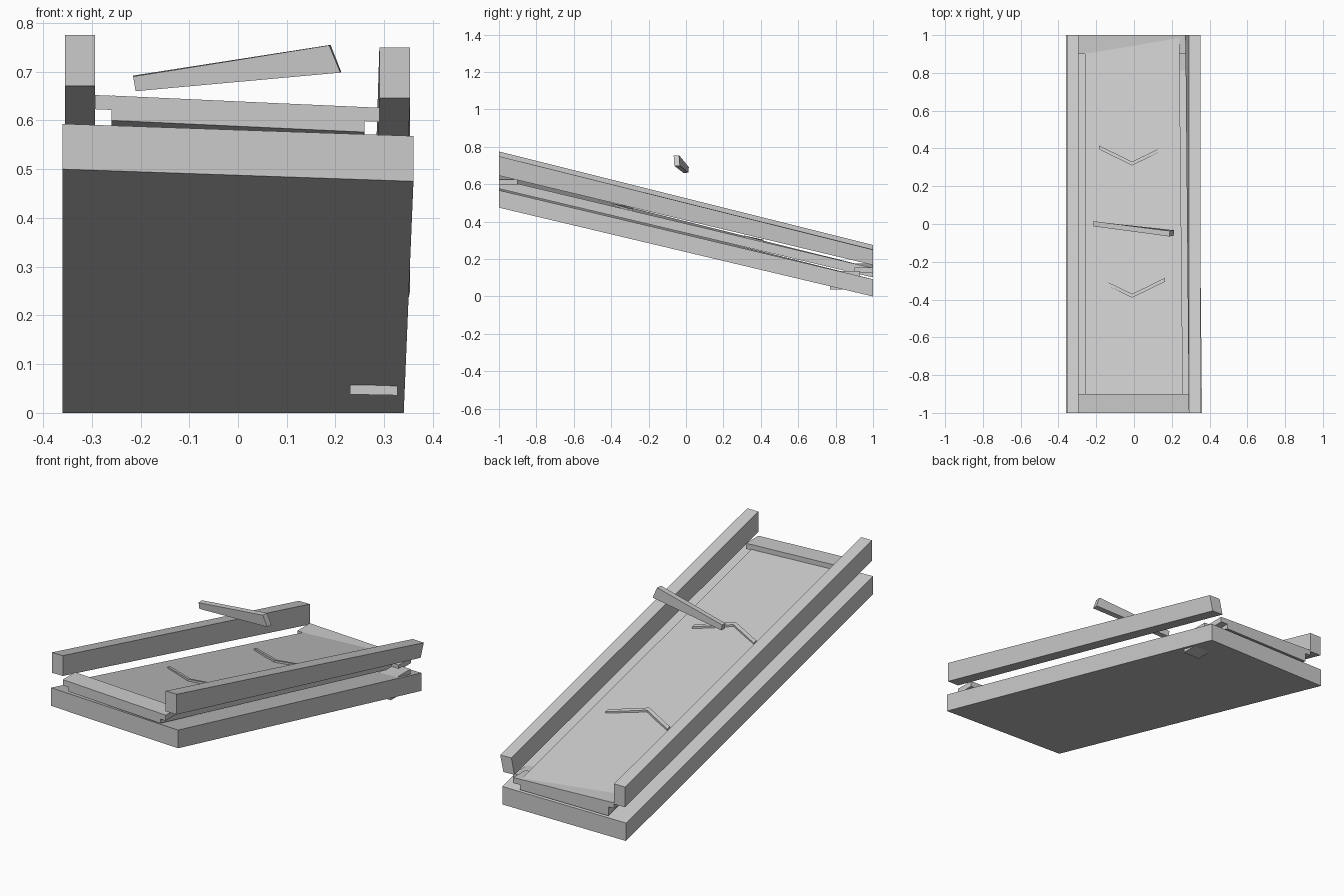
import bpy, bmesh


def loft(name, a, b):
    """Solid between two matching end outlines (lists of points)."""
    bm = bmesh.new()
    va = [bm.verts.new(p) for p in a]
    vb = [bm.verts.new(p) for p in b]
    n = len(va)
    bm.faces.new(va)
    bm.faces.new(vb[::-1])
    for i in range(n):
        j = (i + 1) % n
        bm.faces.new((va[i], vb[i], vb[j], va[j]))
    bmesh.ops.recalc_face_normals(bm, faces=bm.faces)
    me = bpy.data.meshes.new(name)
    bm.to_mesh(me)
    bm.free()
    ob = bpy.data.objects.new(name, me)
    bpy.context.collection.objects.link(ob)
    return ob


def end(y, x0, x1, top0, top1, h, lean=0.0):
    """Upright end quad at y; lean shifts its lower right corner in x."""
    return [(x0, y, top0 - h), (x1 + lean, y, top1 - h), (x1, y, top1), (x0, y, top0)]


# sloping base slab, slightly twisted along its length
loft("base_slab", end(-1, -0.36, 0.36, 0.593, 0.568, 0.093),
     end(1, -0.36, 0.34, 0.092, 0.092, 0.092))

# belt bed above the slab
loft("belt_bed", end(-1, -0.26, 0.26, 0.651, 0.627, 0.051),
     end(1, -0.26, 0.24, 0.152, 0.152, 0.05))

# side rails
loft("left_rail", end(-1, -0.355, -0.293, 0.775, 0.775, 0.104),
     end(1, -0.355, -0.293, 0.275, 0.275, 0.104))
loft("right_rail", end(-1, 0.29, 0.353, 0.75, 0.75, 0.104),
     [(0.272, 1, 0.17), (0.335, 1, 0.168), (0.353, 1, 0.25), (0.29, 1, 0.252)])

# level cross bars at both ends
loft("front_cross_bar", end(-1, -0.293, 0.29, 0.652, 0.626, 0.029),
     end(-0.9, -0.293, 0.29, 0.652, 0.626, 0.029))
loft("back_cross_bar", end(0.9, -0.293, 0.28, 0.177, 0.154, 0.028),
     end(1, -0.293, 0.28, 0.177, 0.154, 0.028))

# bracket at the low right corner
loft("corner_bracket", end(0.77, 0.23, 0.327, 0.137, 0.135, 0.099),
     end(0.93, 0.23, 0.327, 0.137, 0.135, 0.099))


# raised chevrons on the belt
def belt_z(x, y):
    t = (y + 1) / 2
    return (0.639 - 0.046 * x) * (1 - t) + 0.152 * t


for label, y in (("upper", -0.39), ("lower", 0.31)):
    for side, xe in (("left", -0.185), ("right", 0.165)):
        def section(x, yy):
            return [(x, yy + dy, belt_z(x, yy + dy) + dz)
                    for dy, dz in ((0, -0.01), (0.02, -0.01), (0.02, 0.006), (0, 0.006))]
        loft(f"{label}_chevron_{side}", section(-0.01, y), section(xe, y + 0.085))

# loose tapered bar hovering over the middle
loft("floating_bar",
     [(-0.21, -0.013, 0.66), (-0.21, 0.013, 0.662), (-0.215, 0.015, 0.692), (-0.215, -0.012, 0.69)],
     [(0.21, -0.062, 0.698), (0.212, -0.033, 0.699), (0.19, -0.037, 0.755), (0.187, -0.066, 0.754)])
